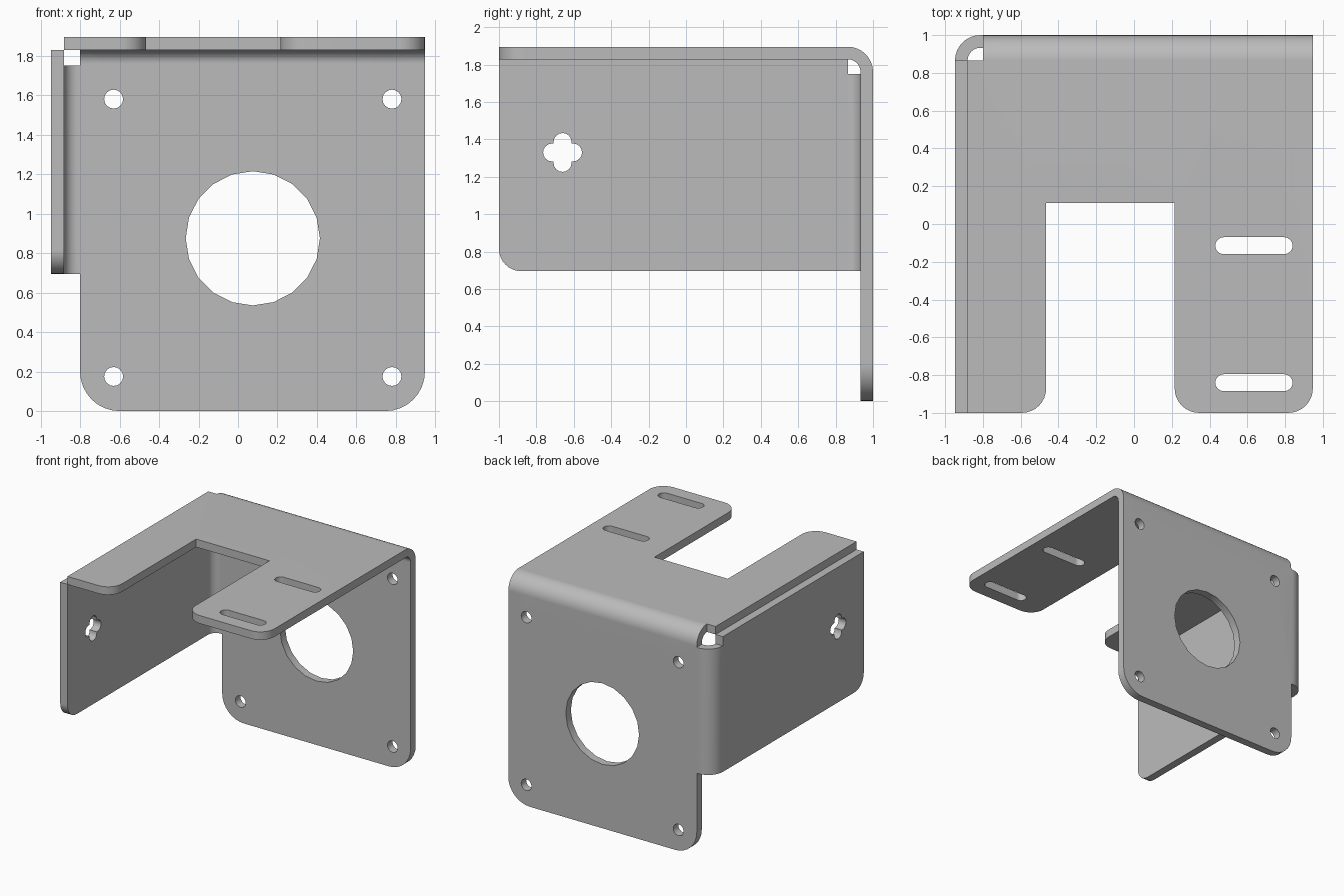
import bpy, bmesh
from math import pi, sin, cos
from mathutils import Vector

if "Cube" in bpy.data.objects:
    bpy.data.objects.remove(bpy.data.objects["Cube"], do_unlink=True)

# Sheet thickness, outer bend radius, bend length and bend lines
THICK, R = 0.067, 0.135
L = R * pi / 2
Y0 = 1 - R
V0, U0 = 1.76, -0.813
STEPS = 8


def on_top(y):
    """Flat-pattern height of a depth y on the top flap."""
    return V0 + L + Y0 - y


def on_side(y):
    """Flat-pattern position of a depth y on the side flap."""
    return U0 - L - Y0 + y


def arc(cx, cy, r, start, end, n):
    return [(cx + r * cos(start + (end - start) * i / n),
             cy + r * sin(start + (end - start) * i / n)) for i in range(n + 1)]


def circle(cx, cy, r, n):
    return arc(cx, cy, r, 0, 2 * pi, n)[:-1]


def slot(cx, cy, half, r):
    return arc(cx + half, cy, r, -pi / 2, pi / 2, 8) + arc(cx - half, cy, r, pi / 2, 1.5 * pi, 8)


def cross(cx, cy, offset, r):
    points = []
    for k in range(4):
        a = k * pi / 2
        points += arc(cx + offset * cos(a), cy + offset * sin(a), r, a - pi / 2, a + pi / 2, 8)
        points.append((cx + r * (cos(a) - sin(a)), cy + r * (sin(a) + cos(a))))
    return points


def rounded(corners, n=8):
    """Outline from (u, v, radius) corners."""
    points = []
    for i, (u, v, r) in enumerate(corners):
        p = Vector((u, v))
        if not r:
            points.append((u, v))
            continue
        d1 = (Vector(corners[i - 1][:2]) - p).normalized()
        d2 = (Vector(corners[(i + 1) % len(corners)][:2]) - p).normalized()
        c = p + (d1 + d2) * r
        for k in range(n + 1):
            a = k / n * pi / 2
            points.append(tuple(c - d2 * r * cos(a) - d1 * r * sin(a)))
    return points


# Flat pattern: back plate, top flap with its two arms, side flap
LEFT, RIGHT, TAB = -0.80, 0.947, -0.881
FRONT, NOTCH = on_top(-1), on_top(0.11)
outline = rounded([
    (LEFT, 0, 0.2), (RIGHT, 0, 0.2),
    (RIGHT, FRONT, 0.13), (0.215, FRONT, 0.13), (0.215, NOTCH, 0),
    (-0.465, NOTCH, 0), (-0.465, FRONT, 0.13), (TAB, FRONT, 0),
    (TAB, on_top(Y0), 0), (LEFT, on_top(Y0), 0), (LEFT, 1.75, 0),
    (on_side(Y0), 1.75, 0), (on_side(Y0), 1.828, 0),
    (on_side(-1), 1.828, 0), (on_side(-1), 0.695, 0.12), (LEFT, 0.695, 0)])

# Motor opening, screw holes, adjusting slots and cross-shaped hole
loops = [outline, circle(0.075, 0.875, 0.34, 20), cross(on_side(-0.66), 1.33, 0.056, 0.048)]
loops += [circle(u, v, 0.048, 16) for u in (-0.63, 0.78) for v in (0.175, 1.58)]
loops += [slot(0.635, on_top(y), 0.16, 0.045) for y in (-0.115, -0.84)]

bm = bmesh.new()
for loop in loops:
    verts = [bm.verts.new((u, v, 0)) for u, v in loop]
    for a, b in zip(verts, verts[1:] + verts[:1]):
        bm.edges.new((a, b))
bmesh.ops.triangle_fill(bm, use_beauty=True, use_dissolve=False, edges=bm.edges[:], normal=(0, 0, 1))

# Cut the sheet along the bend lines
for i in range(STEPS + 1):
    s = L * i / STEPS
    for co, no in (((0, V0 + s, 0), (0, 1, 0)), ((U0 - s, 0, 0), (1, 0, 0))):
        bmesh.ops.bisect_plane(bm, geom=bm.verts[:] + bm.edges[:] + bm.faces[:],
                               dist=1e-5, plane_co=co, plane_no=no)

# Give the sheet its thickness
ret = bmesh.ops.extrude_face_region(bm, geom=bm.faces[:], use_keep_orig=True)
for v in ret["geom"]:
    if isinstance(v, bmesh.types.BMVert):
        v.co.z = THICK


def bend(distance, w):
    """Folded (depth, outward offset) at a distance past a bend line."""
    if distance <= L:
        a = distance / R
        return Y0 + (R - w) * cos(a), (R - w) * sin(a)
    return Y0 - (distance - L), R - w


# Fold the side flap and the top flap forward
for vert in bm.verts:
    u, v, w = vert.co
    if u < U0 and v < 1.9:
        y, out = bend(U0 - u, w)
        vert.co = (U0 - out, y, v)
    elif v > V0:
        y, out = bend(v - V0, w)
        vert.co = (u, y, V0 + out)
    else:
        vert.co = (u, 1 - w, v)
bmesh.ops.recalc_face_normals(bm, faces=bm.faces[:])

mesh = bpy.data.meshes.new("folded_bracket")
bm.to_mesh(mesh)
bm.free()
bracket = bpy.data.objects.new("folded_bracket", mesh)
bpy.context.collection.objects.link(bracket)

# Plain grey metal
GREY = (0.5, 0.5, 0.5, 1)
metal = bpy.data.materials.new("grey_metal")
metal.use_nodes = True
metal.diffuse_color = GREY
metal.node_tree.nodes["Principled BSDF"].inputs["Base Color"].default_value = GREY
mesh.materials.append(metal)

# Smooth bends and holes, flat plates
bpy.ops.object.select_all(action="DESELECT")
bracket.select_set(True)
bpy.context.view_layer.objects.active = bracket
bpy.ops.object.shade_smooth_by_angle(angle=pi / 6)
weighted = bracket.modifiers.new("flat_plates", "WEIGHTED_NORMAL")
weighted.keep_sharp = True
